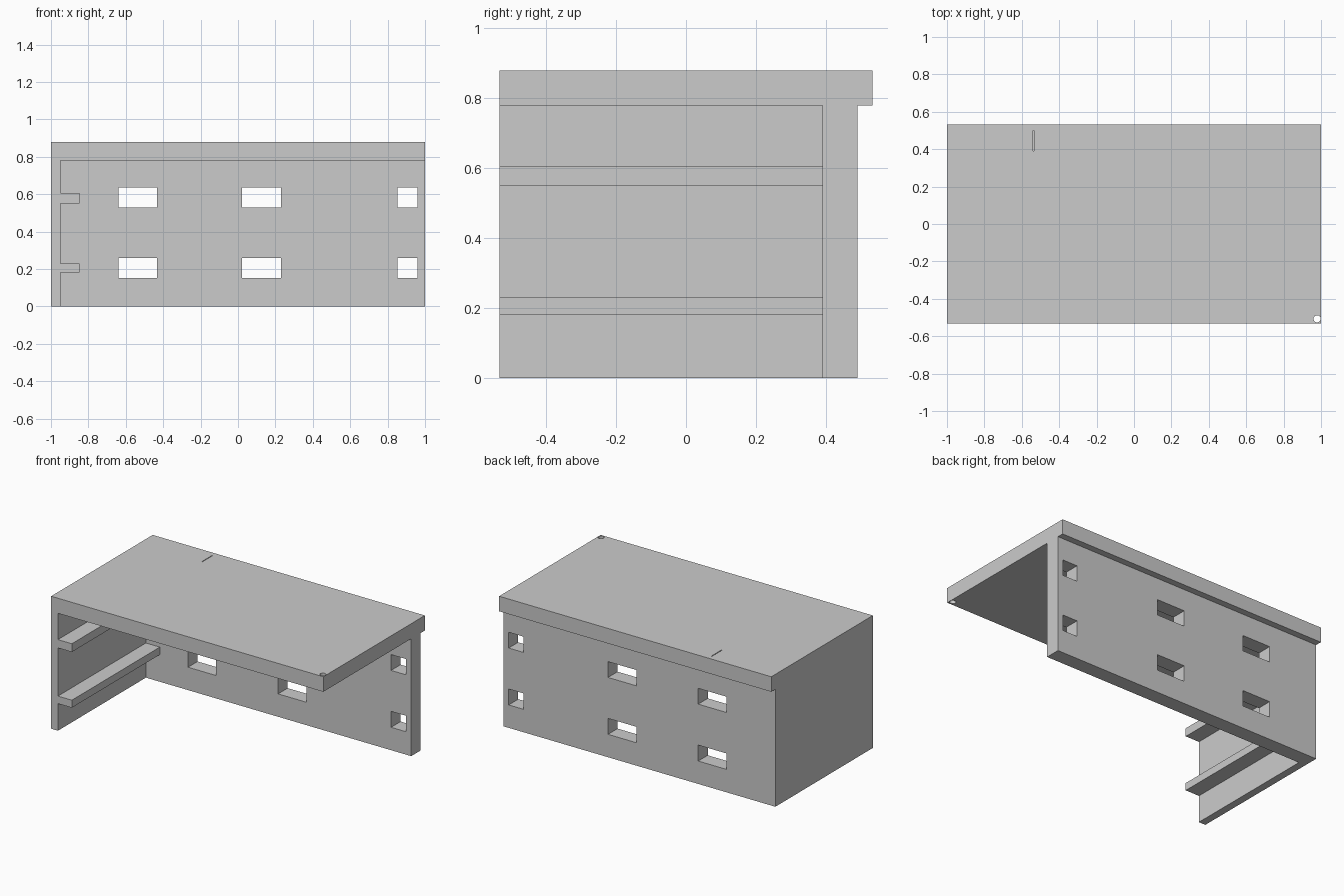
import bpy

cube = bpy.data.objects.get("Cube")
if cube:
    bpy.data.objects.remove(cube, do_unlink=True)

grey = bpy.data.materials.new("plain_grey")
grey.use_nodes = True
colour = (0.6, 0.6, 0.6, 1)
grey.diffuse_color = colour
grey.node_tree.nodes["Principled BSDF"].inputs["Base Color"].default_value = colour


def box(name, x, y, z):
    """Box from (low, high) extents on each axis."""
    lows, highs = zip(x, y, z)
    bpy.ops.mesh.primitive_cube_add(size=1)
    ob = bpy.context.object
    ob.name = name
    for v in ob.data.vertices:
        v.co = [lo if c < 0 else hi for c, lo, hi in zip(v.co, lows, highs)]
    ob.data.materials.append(grey)
    return ob


def cut(target, cutter):
    """Subtract the cutter, then remove it."""
    mod = target.modifiers.new("cut", "BOOLEAN")
    mod.operation = "DIFFERENCE"
    mod.solver = "EXACT"
    mod.object = cutter
    cutter.hide_render = True
    bpy.context.view_layer.objects.active = target
    bpy.ops.object.modifier_apply(modifier=mod.name)
    bpy.data.objects.remove(cutter, do_unlink=True)


FRONT, BACK, UNDER, TOP = -0.533, 0.533, 0.78, 0.88
WALL_IN, WALL_OUT = 0.39, 0.49

# Tabletop with a corner cable hole and a fine slot near the back
tabletop = box("tabletop", (-1, 1), (FRONT, BACK), (UNDER, TOP))
bpy.ops.mesh.primitive_cylinder_add(vertices=24, radius=0.019, depth=0.4,
                                    location=(0.979, -0.507, TOP))
cut(tabletop, bpy.context.object)
cut(tabletop, box("slot_cutter", (-0.54, -0.535), (WALL_IN, 0.5), (UNDER + 0.01, 1)))

# Back wall with two rows of windows
back_wall = box("back_wall", (-1, 1), (WALL_IN, WALL_OUT), (0, UNDER))
for z in ((0.152, 0.258), (0.53, 0.635)):
    for x in ((-0.64, -0.433), (0.022, 0.23), (0.852, 0.96)):
        cut(back_wall, box("window_cutter", x, (0.3, 0.6), z))

# Side panel with two inner rails
box("side_panel", (-1, -0.95), (FRONT, WALL_IN), (0, UNDER))
for name, z in (("lower_rail", (0.18, 0.23)), ("upper_rail", (0.55, 0.605))):
    box(name, (-0.95, -0.848), (FRONT, WALL_IN), z)
